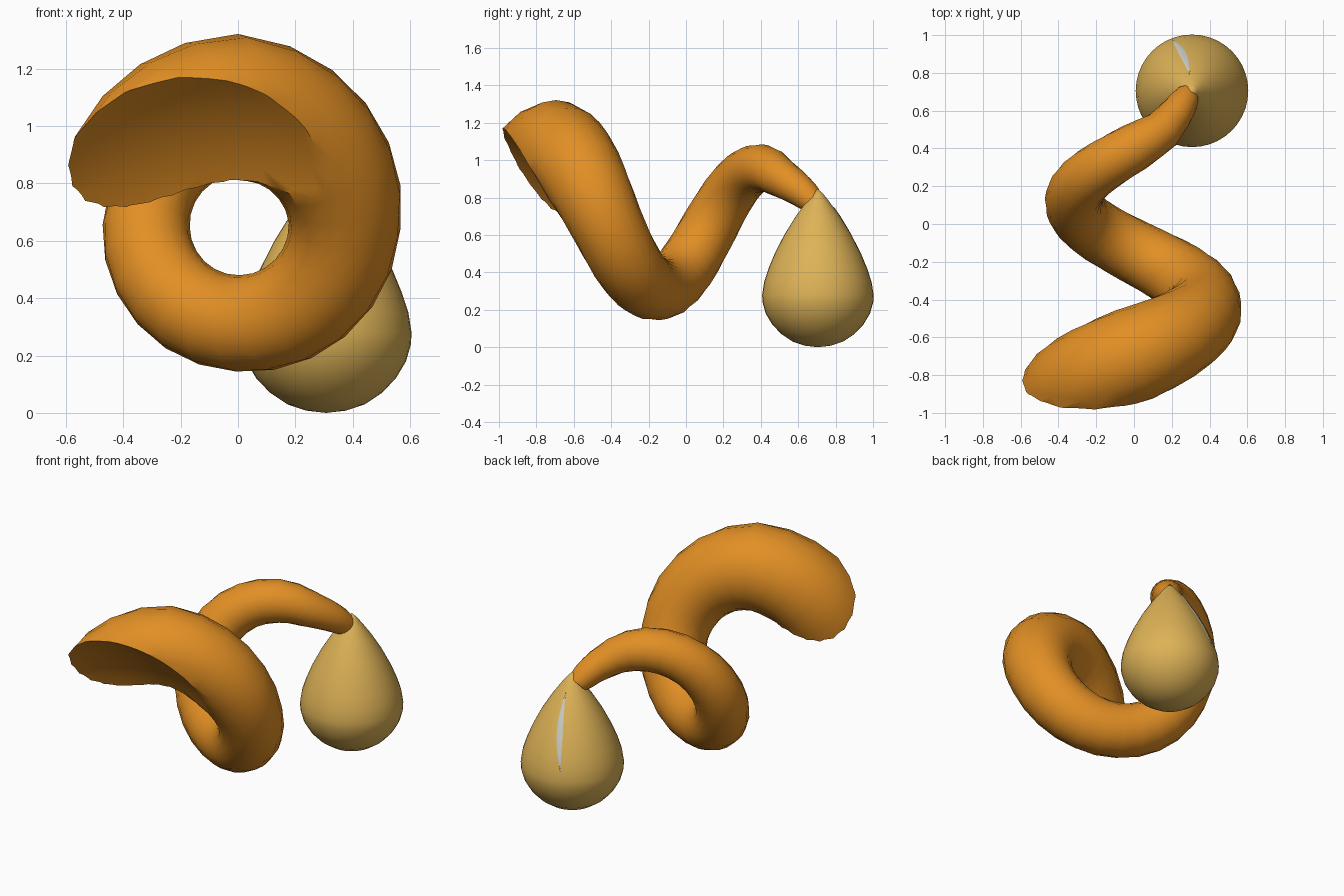
import bpy, bmesh, math
from mathutils import Vector

if "Cube" in bpy.data.objects:
    bpy.data.objects.remove(bpy.data.objects["Cube"])


def material(name, col):
    m = bpy.data.materials.new(name)
    m.diffuse_color = (*col, 1)
    m.use_nodes = True
    m.node_tree.nodes["Principled BSDF"].inputs["Base Color"].default_value = m.diffuse_color
    return m


orange = material("orange", (0.76, 0.275, 0.018))
tan = material("tan gold", (0.73, 0.45, 0.095))
grey = material("pale grey", (0.62, 0.62, 0.58))


def make(name, bm, mat):
    bmesh.ops.recalc_face_normals(bm, faces=bm.faces)
    me = bpy.data.meshes.new(name)
    bm.to_mesh(me)
    bm.free()
    ob = bpy.data.objects.new(name, me)
    bpy.context.collection.objects.link(ob)
    me.materials.append(mat)
    for p in me.polygons:
        p.use_smooth = True
    return ob


def lerp(table, v, k):
    for a, b in zip(table, table[1:]):
        if v <= b[0]:
            t = (v - a[0]) / (b[0] - a[0])
            return a[k] + (b[k] - a[k]) * t
    return table[-1][k]


# Coil: angle from the top, coil radius, tube radius
COIL = [(-100, .37, .262), (-45, .392, .262), (0, .412, .257), (90, .372, .195), (180, .34, .168),
        (270, .32, .152), (360, .305, .128), (385, .30, .112), (405, .30, .093), (420, .305, .077), (428, .307, .06)]


def coil_point(a):
    R, t = lerp(COIL, a, 1), math.radians(a)
    return Vector((R * math.sin(t), -.695 + .275 * a / 90 + max(0, a - 390) * .002, .652 + R * math.cos(t)))


bm = bmesh.new()
N, rings = 20, []
angles = [-90 + 15 * i for i in range(34)] + [412, 420, 428]
for a in angles:
    c, r = coil_point(a), lerp(COIL, a, 2)
    tan_dir = (coil_point(a + .5) - coil_point(a - .5)).normalized()
    out = Vector((math.sin(math.radians(a)), 0, math.cos(math.radians(a))))
    out = (out - tan_dir * out.dot(tan_dir)).normalized()
    side = tan_dir.cross(out)
    rings.append([bm.verts.new(c + (out * math.cos(2 * math.pi * j / N) + side * math.sin(2 * math.pi * j / N)) * r)
                  for j in range(N)])
for p, q in zip(rings, rings[1:]):
    for j in range(N):
        k = (j + 1) % N
        bm.faces.new((p[j], p[k], q[k], q[j]))
bm.faces.new(rings[0])
bm.faces.new(rings[-1])
coil = make("tapered_coil", bm, orange)

# Slanted, slightly hollow cut at the thick end
bm = bmesh.new()
bmesh.ops.create_uvsphere(bm, u_segments=64, v_segments=40, radius=1.1)
bmesh.ops.translate(bm, verts=bm.verts, vec=(-.1, -1.62, .28))
cutter = make("end_cutter", bm, orange)
cutter.hide_render = True
mod = coil.modifiers.new("cut", 'BOOLEAN')
mod.operation, mod.object, mod.solver = 'DIFFERENCE', cutter, 'EXACT'
bpy.context.view_layer.objects.active = coil
coil.select_set(True)
bpy.ops.object.modifier_apply(modifier="cut")
bpy.data.objects.remove(cutter)
bpy.ops.object.shade_smooth_by_angle(angle=math.radians(40))

# Teardrop: height, radius
DROP = [(0, 0), (.008, .07), (.03, .135), (.07, .195), (.12, .243), (.18, .279), (.24, .296), (.28, .298),
        (.35, .287), (.42, .264), (.5, .231), (.6, .18), (.7, .118), (.78, .06), (.82, .028), (.848, 0)]
CX, CY, M = .307, .705, 40
bm = bmesh.new()
vs = [bm.verts.new((CX + r, CY, z)) for z, r in DROP]
es = [bm.edges.new(e) for e in zip(vs, vs[1:])]
bmesh.ops.spin(bm, geom=vs + es, cent=(CX, CY, 0), axis=(0, 0, 1), angle=2 * math.pi, steps=M, use_duplicate=False)
bmesh.ops.remove_doubles(bm, verts=bm.verts, dist=.0005)
make("teardrop", bm, tan)

# Thin lens-shaped slit lying on the back of the teardrop
bm = bmesh.new()
rows, S = [], 16
for i in range(S + 1):
    t = i / S
    z = .345 + .405 * t
    r = lerp(DROP, z, 1) + .005
    mid = math.radians(111 - 13 * t)
    w = .018 * math.sin(math.pi * t) + .0008
    rows.append([bm.verts.new((CX + rr * math.cos(mid + s * w / r), CY + rr * math.sin(mid + s * w / r), z))
                 for s, rr in ((-1, r - .004), (0, r), (1, r - .004))])
for p, q in zip(rows, rows[1:]):
    for j in range(2):
        bm.faces.new((p[j], p[j + 1], q[j + 1], q[j]))
make("slit", bm, grey)
